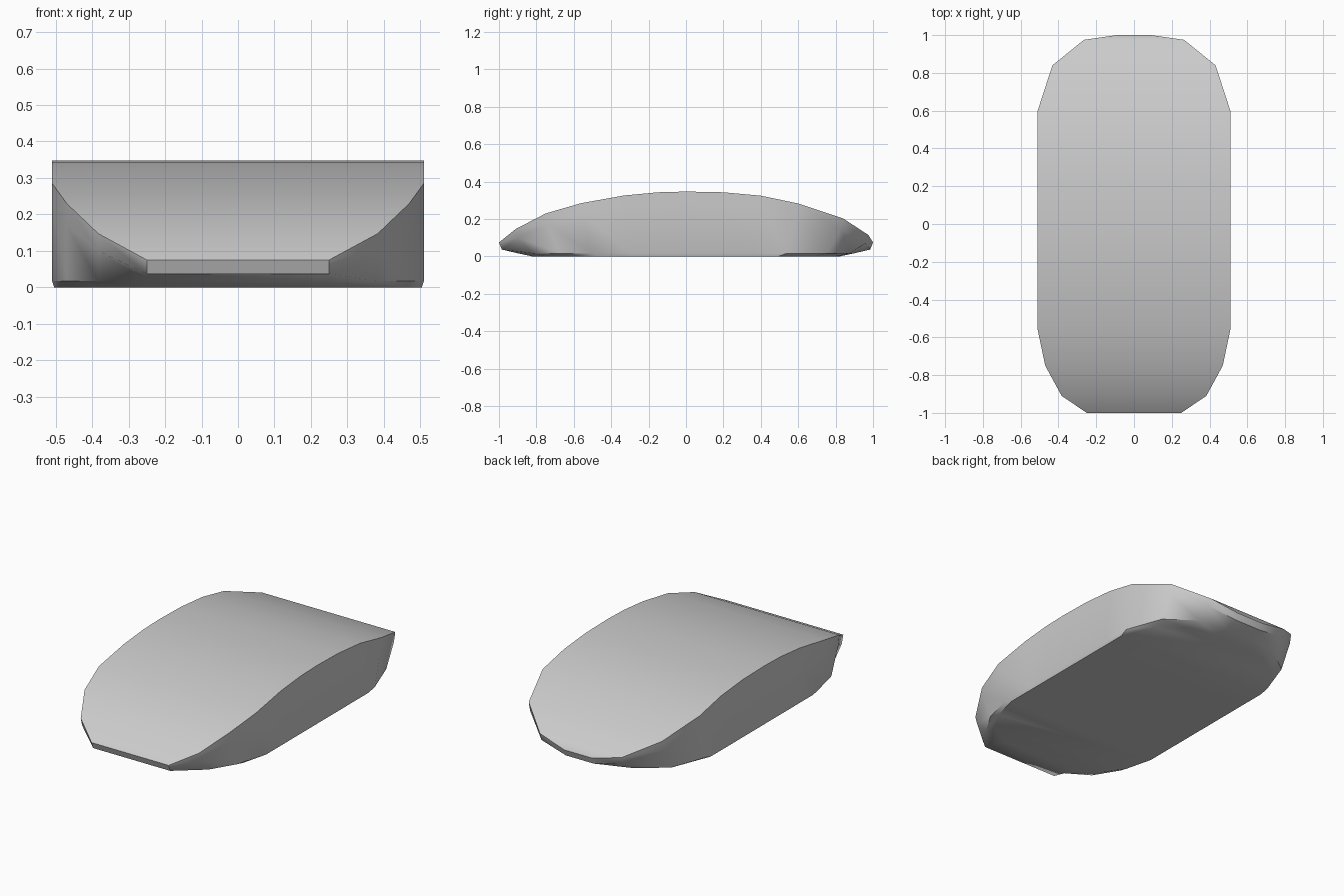
import bpy, bmesh, math

cube = bpy.data.objects.get("Cube")
if cube:
    bpy.data.objects.remove(cube, do_unlink=True)

# Single grey plastic
grey = bpy.data.materials.new("plain_grey")
grey.use_nodes = True
colour = (0.6, 0.6, 0.6, 1)
grey.diffuse_color = colour
grey.node_tree.nodes["Principled BSDF"].inputs["Base Color"].default_value = colour

# Stations from front to back: half width, y, height of the arched top
stations = [
    (.25, -1, .075), (.383, -.91, .147), (.47, -.75, .23), (.51, -.56, .285),
    (.51, -.33, .326), (.51, -.15, .343), (.51, 0, .347), (.51, .2, .343),
    (.51, .4, .325), (.51, .6, .283), (.432, .84, .203), (.265, .975, .115),
    (.09, 1, .075),
]


def top(w, y, z):
    return w, y, z


def fold(w, y, z):
    return w, y * .985, z - .038 - .02 * min(1, (z - .075) / .15)


def lower(w, y, z):
    return w, y * .9, .017


def base(w, y, z):
    return w - .006, y * .82, 0


bm = bmesh.new()
n = len(stations)
rings = []
for shape in (top, fold, lower, base):
    pts = [shape(*s) for s in stations]
    right = [bm.verts.new((w, y, z)) for w, y, z in pts]
    left = [bm.verts.new((-w, y, z)) for w, y, z in pts]
    rings.append(right + left[::-1])

# Side walls, ring by ring
for a, b in zip(rings, rings[1:]):
    for i in range(2 * n):
        j = (i + 1) % (2 * n)
        bm.faces.new((a[i], b[i], b[j], a[j]))

# Arched top and flat underside as strips across the width
for ring in (rings[0], rings[-1]):
    for i in range(n - 1):
        bm.faces.new((ring[i], ring[i + 1], ring[-2 - i], ring[-1 - i]))
bmesh.ops.recalc_face_normals(bm, faces=bm.faces)

mesh = bpy.data.meshes.new("rounded_body")
bm.to_mesh(mesh)
bm.free()
mesh.materials.append(grey)
body = bpy.data.objects.new("rounded_body", mesh)
bpy.context.collection.objects.link(body)

# Smooth curves with a crisp rim
bpy.ops.object.select_all(action='DESELECT')
body.select_set(True)
bpy.context.view_layer.objects.active = body
bpy.ops.object.shade_smooth_by_angle(angle=math.radians(38))
